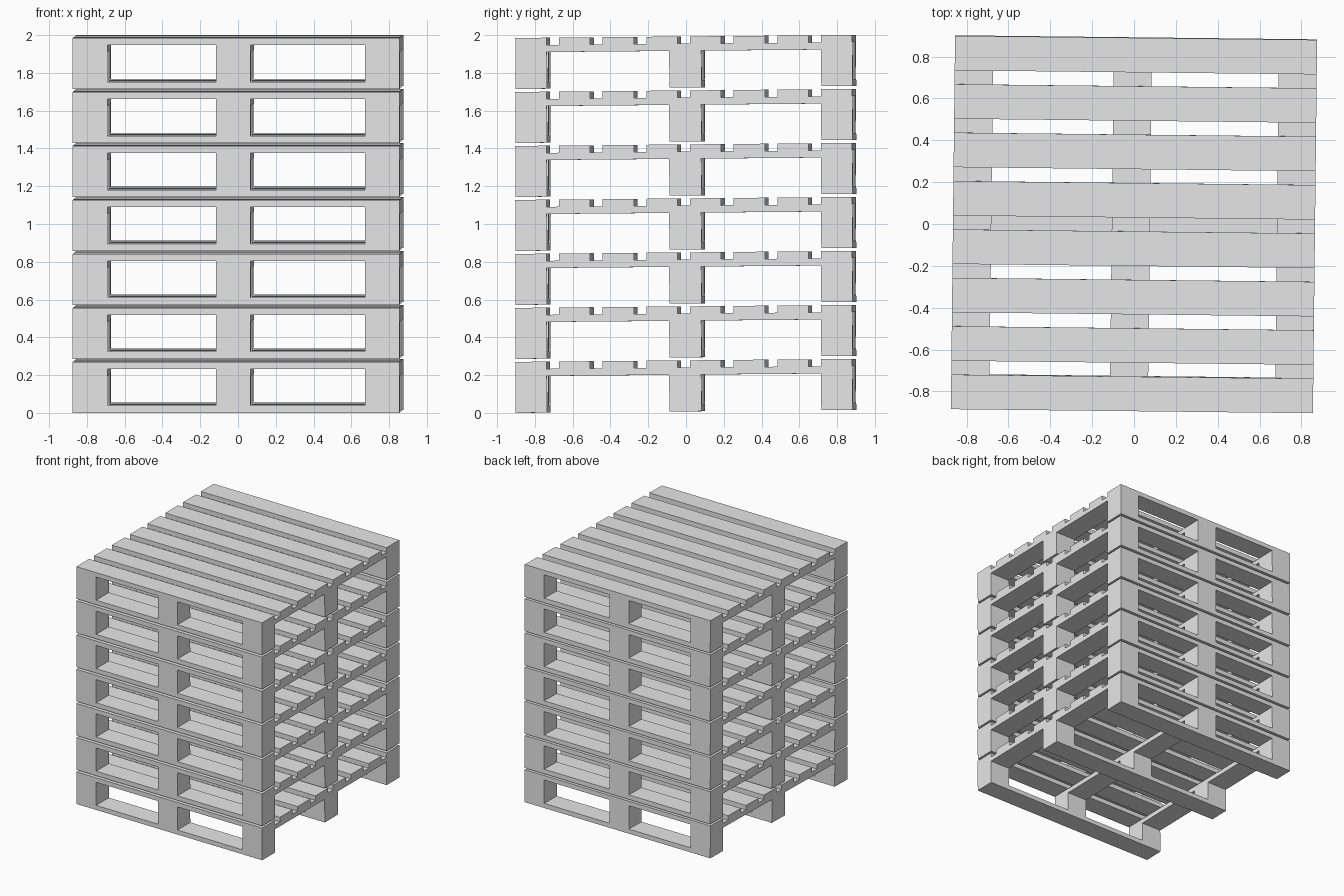
import bpy, bmesh
from mathutils import Matrix, Vector, Euler

if "Cube" in bpy.data.objects:
    bpy.data.objects.remove(bpy.data.objects["Cube"])

# one plain grey for the whole stack
grey = bpy.data.materials.new("pale_grey")
grey.diffuse_color = (0.8, 0.8, 0.8, 1)
grey.use_nodes = True
grey.node_tree.nodes["Principled BSDF"].inputs["Base Color"].default_value = grey.diffuse_color

COUNT, PITCH, HEIGHT = 7, 0.2858, 0.27       # stack layout
HALF_X, HALF_Y, BOARD = 0.865, 0.892, 0.038  # pallet footprint, board thickness
TILT, TURN = 0.009, -0.0112                  # small lean and turn of every pallet

# spans along each axis, as (low, high)
columns_x = [(-HALF_X, -0.682), (-0.106, 0.076), (0.683, HALF_X)]
rows_y = [(-HALF_Y, -0.726), (-0.078, 0.092), (0.726, HALF_Y)]
SLAT, SLATS = 0.165, 8
slat_step = (2 * HALF_Y - SLAT) / (SLATS - 1)
slats_y = [(-HALF_Y + i * slat_step, -HALF_Y + i * slat_step + SLAT) for i in range(SLATS)]
full_x, full_y = (-HALF_X, HALF_X), (-HALF_Y, HALF_Y)

# levels, bottom to top
runner_z = (0, BOARD)
block_z = (BOARD, HEIGHT - 2 * BOARD)
stringer_z = (HEIGHT - 2 * BOARD, HEIGHT - BOARD)
deck_z = (HEIGHT - BOARD, HEIGHT)


def boxes_mesh(name, spans):
    """Mesh made of one box for each (x, y, z) triple of spans."""
    bm = bmesh.new()
    for box in spans:
        centre = Vector([(a + b) / 2 for a, b in box])
        size = Vector([b - a for a, b in box])
        bmesh.ops.create_cube(
            bm, size=1, matrix=Matrix.Translation(centre) @ Matrix.Diagonal(size).to_4x4())
    mesh = bpy.data.meshes.new(name)
    bm.to_mesh(mesh)
    bm.free()
    mesh.materials.append(grey)
    return mesh


# the four layers of a pallet
parts = [
    boxes_mesh("bottom_runners", [(full_x, y, runner_z) for y in rows_y]),
    boxes_mesh("spacer_blocks", [(x, y, block_z) for x in columns_x for y in rows_y]),
    boxes_mesh("stringer_boards", [(x, full_y, stringer_z) for x in columns_x]),
    boxes_mesh("deck_slats", [(full_x, y, deck_z) for y in slats_y]),
]

# stack of pallets sharing the same meshes
for level in range(COUNT):
    place = Matrix.Translation((0, 0, level * PITCH + HALF_Y * TILT))
    place = place @ Euler((TILT, 0, TURN)).to_matrix().to_4x4()
    for mesh in parts:
        obj = bpy.data.objects.new(f"pallet_{level + 1}_{mesh.name}", mesh)
        obj.matrix_world = place
        bpy.context.collection.objects.link(obj)
